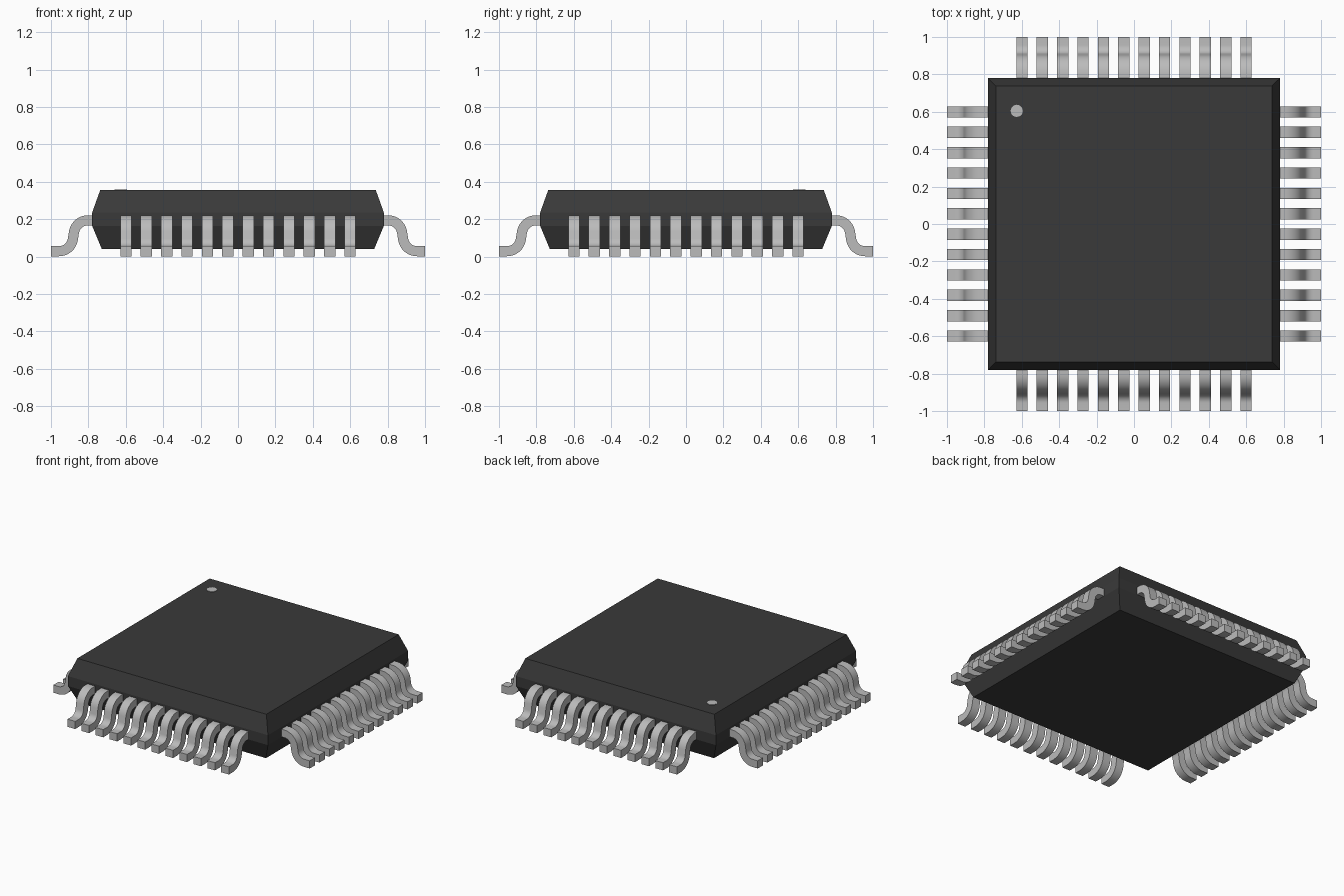
import bpy, bmesh, math
from mathutils import Vector

cube = bpy.data.objects.get("Cube")
if cube:
    bpy.data.objects.remove(cube, do_unlink=True)


def material(name, value):
    m = bpy.data.materials.new(name)
    m.use_nodes = True
    m.diffuse_color = (value, value, value, 1)
    bsdf = m.node_tree.nodes["Principled BSDF"]
    bsdf.inputs["Base Color"].default_value = (value, value, value, 1)
    bsdf.inputs["Roughness"].default_value = 0.5
    return m


def add_object(name, mesh):
    obj = bpy.data.objects.new(name, mesh)
    bpy.context.collection.objects.link(obj)
    return obj


def finish(name, bm, mat):
    bmesh.ops.recalc_face_normals(bm, faces=bm.faces)
    mesh = bpy.data.meshes.new(name)
    bm.to_mesh(mesh)
    bm.free()
    mesh.materials.append(mat)
    return mesh


def skin(bm, rings):
    """Join four-cornered rings with quads and cap both ends."""
    loops = [[bm.verts.new(p) for p in ring] for ring in rings]
    for a, b in zip(loops, loops[1:]):
        for i in range(4):
            j = (i + 1) % 4
            bm.faces.new((a[i], a[j], b[j], b[i]))
    bm.faces.new(loops[0])
    bm.faces.new(loops[-1])


black = material("black_plastic", 0.042)
metal = material("grey_metal", 0.5)

# Package body: square rings with sloped upper and lower sides
BODY = [(0.728, 0.04), (0.78, 0.165), (0.78, 0.235), (0.737, 0.355)]
bm = bmesh.new()
skin(bm, [[(sx * w, sy * w, z) for sx, sy in ((-1, -1), (1, -1), (1, 1), (-1, 1))]
          for w, z in BODY])
add_object("package_body", finish("package_body", bm, black))

# Marker dot for the first pin
bm = bmesh.new()
bmesh.ops.create_cone(bm, cap_ends=True, segments=12, radius1=0.033,
                      radius2=0.033, depth=0.004)
dot = add_object("pin_one_dot", finish("pin_one_dot", bm, metal))
dot.location = (-0.627, 0.605, 0.356)

# Lead centre line: shoulder, two opposed bends, flat foot (distance, height, slope)
THICK, WIDTH, PITCH, COUNT = 0.054, 0.060, 0.109, 12
RADIUS, BEND, STEPS = 0.075, math.radians(80), 8
TOP, FOOT = 0.194, THICK / 2 + 0.002
START, END = 0.803, 0.957
path = [(0.74, TOP, 0)]
for i in range(STEPS + 1):
    a = BEND * i / STEPS
    path.append((START + RADIUS * math.sin(a), TOP - RADIUS * (1 - math.cos(a)), a))
for i in range(STEPS, -1, -1):
    a = BEND * i / STEPS
    path.append((END - RADIUS * math.sin(a), FOOT + RADIUS * (1 - math.cos(a)), a))
path.append((1.0, FOOT, 0))

# One row of leads along the +x side
bm = bmesh.new()
for k in range(COUNT):
    y = (k - (COUNT - 1) / 2) * PITCH
    rings = []
    for d, z, a in path:
        off = Vector((math.sin(a), 0, math.cos(a))) * THICK / 2
        c, w = Vector((d, y, z)), Vector((0, WIDTH / 2, 0))
        rings.append([c - off - w, c - off + w, c + off + w, c + off - w])
    skin(bm, rings)
row = finish("lead_row", bm, metal)

# The same row on all four sides
rows = []
for i, side in enumerate(("left", "back", "right", "front")):
    obj = add_object(side + "_leads", row)
    obj.rotation_euler.z = i * math.pi / 2
    rows.append(obj)

# Smooth bends, crisp edges
bpy.ops.object.select_all(action='DESELECT')
rows[0].select_set(True)
bpy.context.view_layer.objects.active = rows[0]
bpy.ops.object.shade_smooth_by_angle(angle=math.radians(30))
